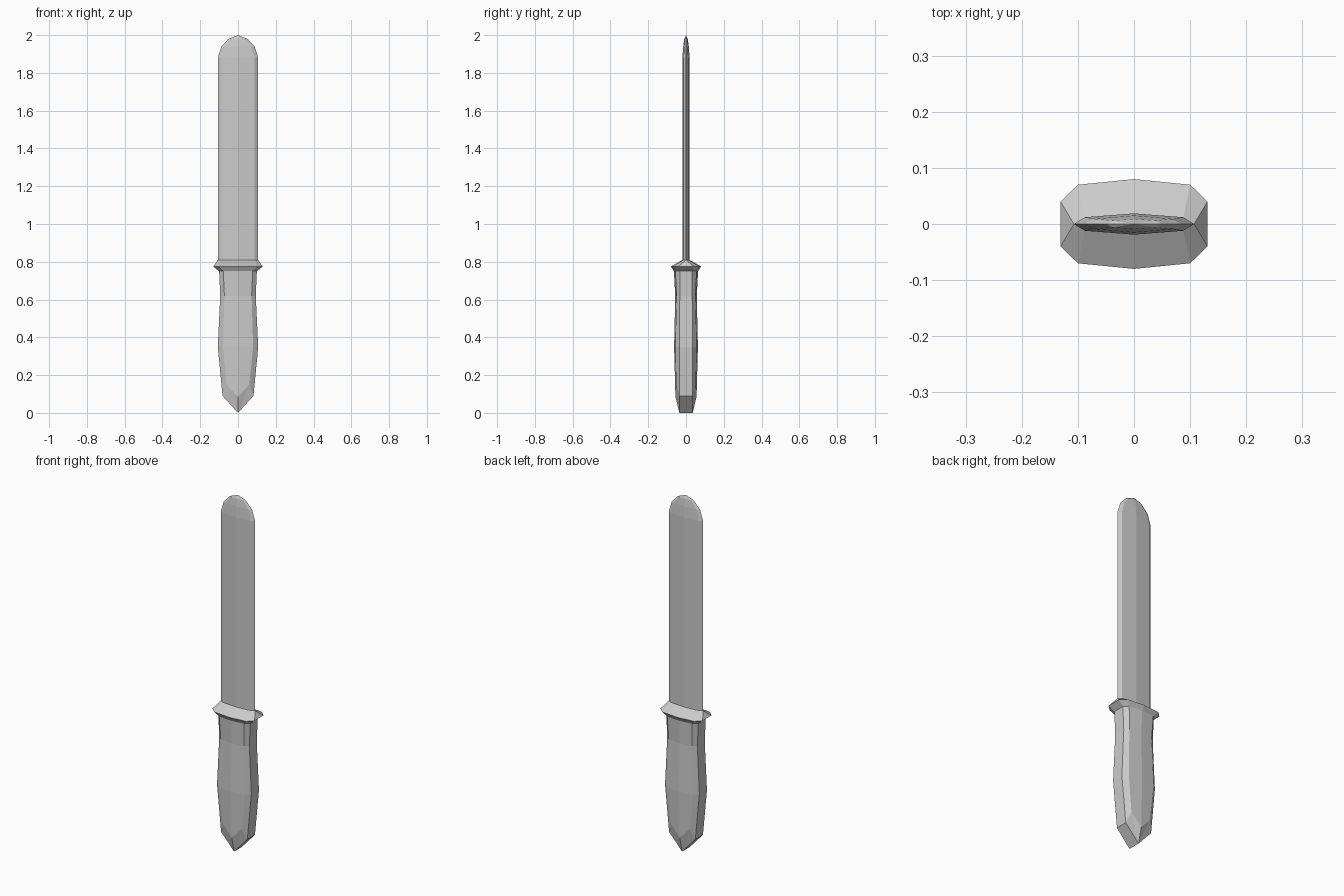
import bpy
import bmesh

if "Cube" in bpy.data.objects:
    bpy.data.objects.remove(bpy.data.objects["Cube"])


def ring(center, corner, side):
    """Ten-point loop mirrored from a quarter outline; each point is (x, y, z)."""
    quarter = [center, corner, side]
    right = [(x, -y, z) for x, y, z in quarter] + [(x, y, z) for x, y, z in quarter[::-1]]
    left = [(-x, y, z) for x, y, z in right[4:0:-1]]
    return right + left


def flat(z, mid_y, cx, cy, sx, sy):
    return ring((0, mid_y, z), (cx, cy, z), (sx, sy, z))


def loft(name, rings):
    """Skin successive loops; coincident points are merged to make points and edges."""
    bm = bmesh.new()
    loops = [[bm.verts.new(p) for p in r] for r in rings]
    for a, b in zip(loops, loops[1:]):
        for i in range(len(a)):
            j = (i + 1) % len(a)
            bm.faces.new((a[i], a[j], b[j], b[i]))
    bmesh.ops.remove_doubles(bm, verts=bm.verts[:], dist=0.0005)
    bmesh.ops.recalc_face_normals(bm, faces=bm.faces[:])
    mesh = bpy.data.meshes.new(name)
    bm.to_mesh(mesh)
    bm.free()
    obj = bpy.data.objects.new(name, mesh)
    bpy.context.collection.objects.link(obj)
    return obj


blade_base = flat(0.81, 0.019, 0.088, 0.012, 0.107, 0)
handle_top = flat(0.75, 0.064, 0.078, 0.056, 0.1, 0.033)

# Blade with bevelled edges and rounded tip
loft("blade", [
    blade_base,
    flat(1.88, 0.019, 0.088, 0.012, 0.107, 0),
    flat(1.94, 0.015, 0.07, 0.009, 0.088, 0),
    flat(1.98, 0.009, 0.038, 0.006, 0.05, 0),
    flat(2.0, 0, 0, 0, 0, 0),
])

# Guard flaring out from the handle, sloping in to the blade
loft("guard", [
    handle_top,
    flat(0.775, 0.08, 0.1, 0.07, 0.131, 0.04),
    blade_base,
])

# Faceted handle ending in a wedge-shaped pommel
loft("handle", [
    ring((0, 0.035, 0), (0, 0.035, 0), (0, 0.035, 0)),
    ring((0, 0.056, 0.085), (0.06, 0.052, 0.15), (0.082, 0.034, 0.09)),
    flat(0.35, 0.063, 0.08, 0.056, 0.107, 0.034),
    flat(0.62, 0.057, 0.072, 0.05, 0.094, 0.033),
    handle_top,
])
